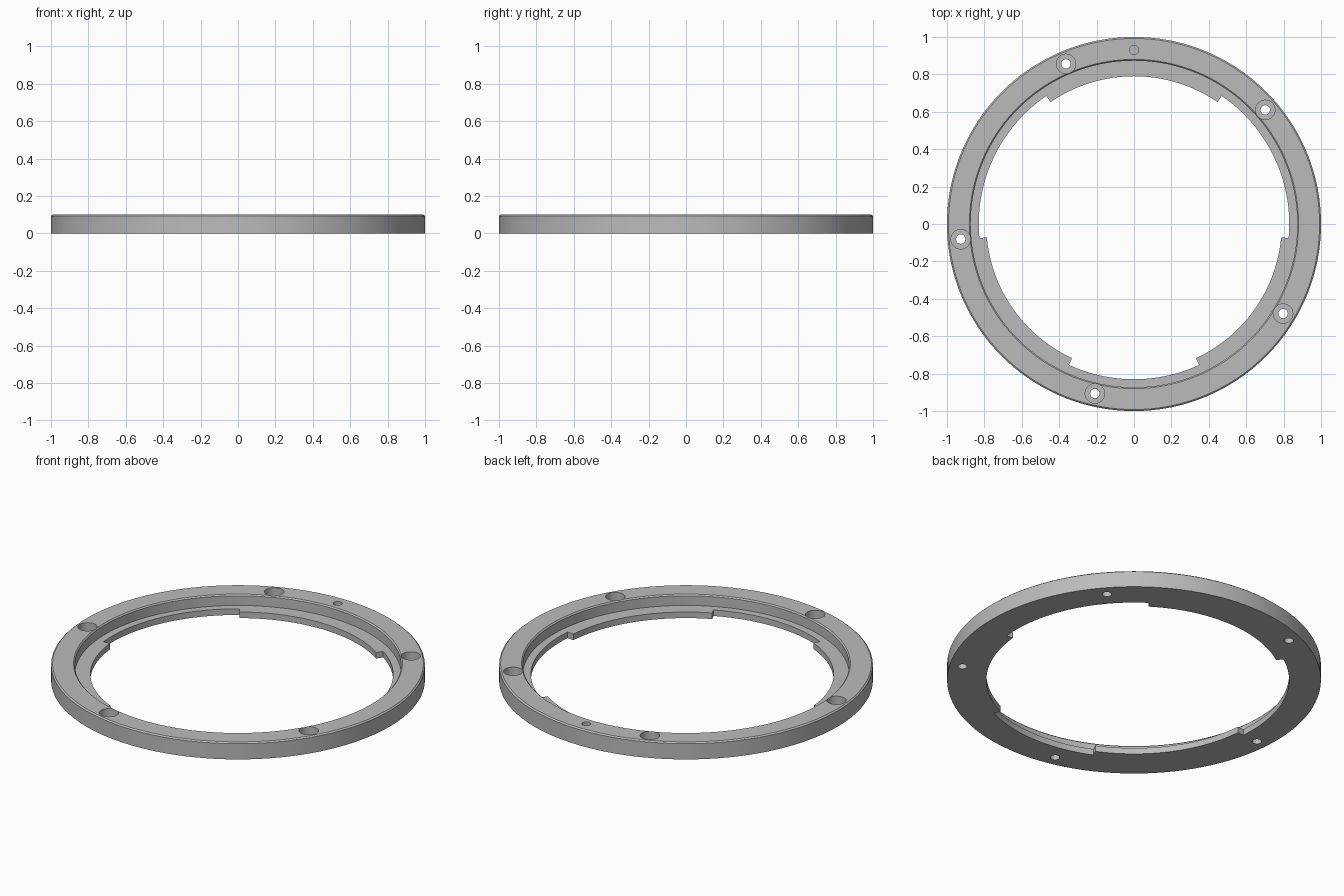
import bpy
import bmesh
from math import radians, cos, sin, tau
from mathutils import Matrix

cube = bpy.data.objects.get("Cube")
if cube:
    bpy.data.objects.remove(cube, do_unlink=True)

# Single satin grey metal
grey = bpy.data.materials.new("grey metal")
grey.use_nodes = True
colour = (0.5, 0.5, 0.5, 1)
grey.diffuse_color = colour
grey.node_tree.nodes["Principled BSDF"].inputs["Base Color"].default_value = colour


def lathe(name, profile, start=0, sweep=360, steps=180):
    """Revolve a closed (radius, z) profile around z, capping partial sweeps."""
    bm = bmesh.new()
    full = sweep == 360
    rings = []
    for i in range(steps if full else steps + 1):
        a = radians(start + sweep * i / steps)
        rings.append([bm.verts.new((r * cos(a), r * sin(a), z)) for r, z in profile])
    n = len(profile)
    for i in range(steps):
        a, b = rings[i], rings[(i + 1) % len(rings)]
        for j in range(n):
            k = (j + 1) % n
            bm.faces.new((a[j], b[j], b[k], a[k]))
    if not full:
        bm.faces.new(rings[0])
        bm.faces.new(rings[-1])
    return finish(name, bm)


def drill(name, angle, radius, bottom, top):
    """Vertical cylinder cutter on the bolt circle."""
    bm = bmesh.new()
    a = radians(angle)
    place = Matrix.Translation((BOLT_R * cos(a), BOLT_R * sin(a), (bottom + top) / 2))
    bmesh.ops.create_cone(bm, cap_ends=True, segments=40, radius1=radius,
                          radius2=radius, depth=top - bottom, matrix=place)
    return finish(name, bm)


def finish(name, bm):
    bmesh.ops.recalc_face_normals(bm, faces=bm.faces)
    mesh = bpy.data.meshes.new(name)
    bm.to_mesh(mesh)
    bm.free()
    mesh.materials.append(grey)
    obj = bpy.data.objects.new(name, mesh)
    bpy.context.collection.objects.link(obj)
    return obj


HEIGHT = 0.1
FLOOR = 0.036
BOLT_R = 0.93

# Ring body: chamfered rim, inner wall and a thin flange at the bottom
ring = lathe("mounting_ring", [
    (0.79, 0), (1, 0), (1, HEIGHT - 0.007), (0.992, HEIGHT),
    (0.88, HEIGHT), (0.873, HEIGHT - 0.007), (0.873, FLOOR), (0.79, FLOOR)])

cutters = []

# Gaps in the flange leave three inward tabs
gap = [(0.7, -0.1), (0.83, -0.1), (0.83, 0.06), (0.7, 0.06)]
for start, end in ((-5.2, 55.6), (124.4, 185.2), (245.2, 294.8)):
    cutters.append(lathe("flange_gap_cutter", gap, start, end - start, 32))

# Five counterbored screw holes
for i in range(5):
    angle = 41 + 72 * i
    cutters.append(drill("screw_hole_cutter", angle, 0.025, -0.1, 0.2))
    cutters.append(drill("counterbore_cutter", angle, 0.052, 0.045, 0.2))

# Blind locating hole at the back
cutters.append(drill("locating_hole_cutter", 90, 0.024, 0.045, 0.2))

bpy.context.view_layer.objects.active = ring
for cutter in cutters:
    mod = ring.modifiers.new("cut", 'BOOLEAN')
    mod.operation = 'DIFFERENCE'
    mod.solver = 'EXACT'
    mod.object = cutter
    bpy.ops.object.modifier_apply(modifier=mod.name)
    bpy.data.objects.remove(cutter, do_unlink=True)

# Smooth curved walls, crisp machined edges
bpy.ops.object.select_all(action='DESELECT')
ring.select_set(True)
bpy.ops.object.shade_smooth_by_angle(angle=radians(30))
